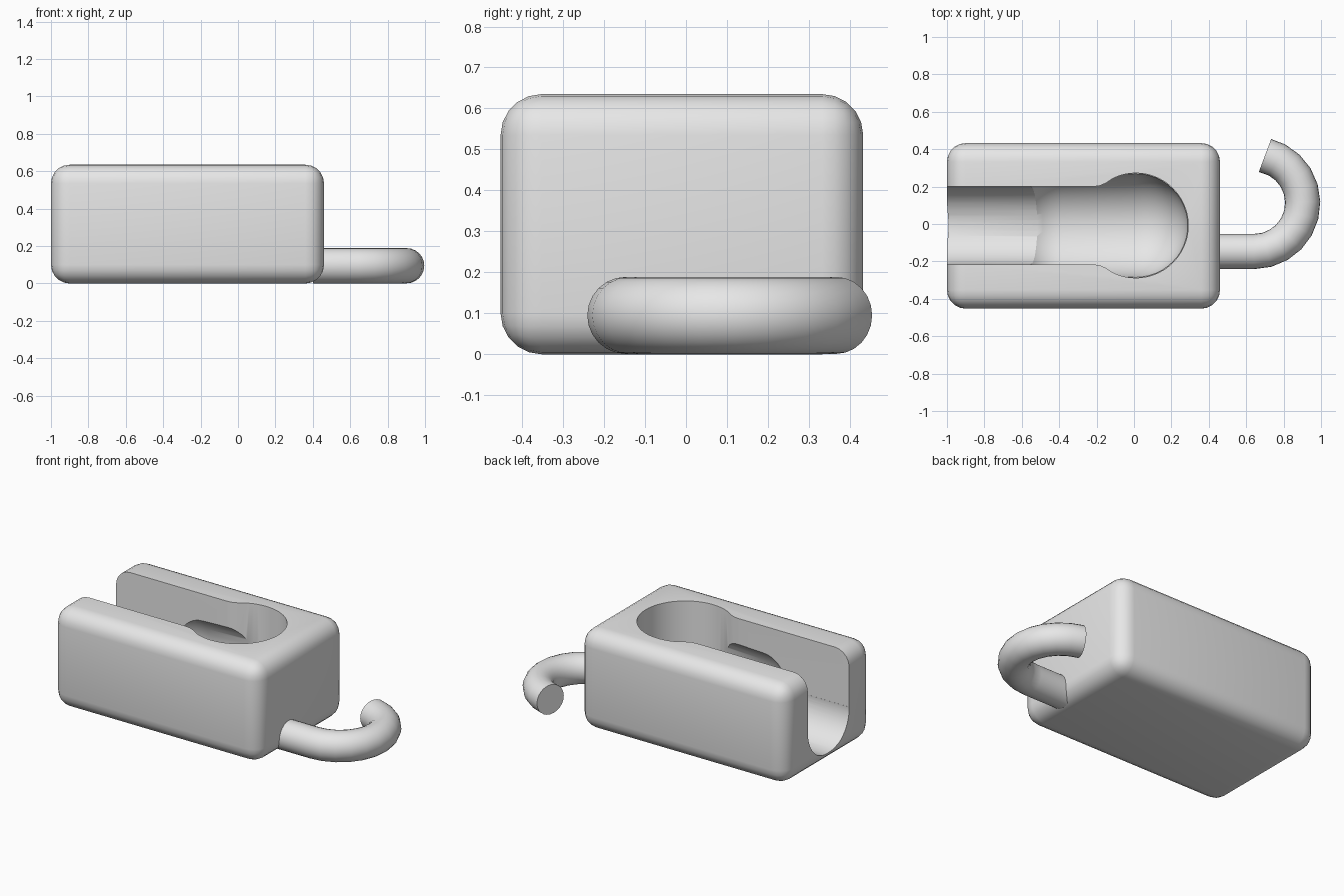
import bpy, bmesh, math
from mathutils import Matrix, Vector

cube = bpy.data.objects.get("Cube")
if cube:
    bpy.data.objects.remove(cube, do_unlink=True)

grey = bpy.data.materials.new("plain grey")
grey.use_nodes = True
grey.diffuse_color = (0.8, 0.8, 0.8, 1)
grey.node_tree.nodes["Principled BSDF"].inputs["Base Color"].default_value = (0.8, 0.8, 0.8, 1)

MID_Y = -0.008


def finish(bm, name):
    bmesh.ops.recalc_face_normals(bm, faces=bm.faces)
    mesh = bpy.data.meshes.new(name)
    bm.to_mesh(mesh)
    bm.free()
    mesh.materials.append(grey)
    obj = bpy.data.objects.new(name, mesh)
    bpy.context.collection.objects.link(obj)
    return obj


def select(obj):
    bpy.ops.object.select_all(action='DESELECT')
    obj.select_set(True)
    bpy.context.view_layer.objects.active = obj


def arc(cx, cy, radius, start, end, steps):
    angles = [math.radians(start + (end - start) * i / steps) for i in range(steps + 1)]
    return [(cx + radius * math.cos(a), cy + radius * math.sin(a)) for a in angles]


def revolve_x(name, profile, height):
    """Turn an (x, radius) profile about a lengthwise axis at the given height."""
    bm = bmesh.new()
    verts = [bm.verts.new((x, MID_Y, height + r)) for x, r in profile]
    edges = [bm.edges.new(pair) for pair in zip(verts, verts[1:])]
    bmesh.ops.spin(bm, geom=verts + edges, cent=(0, MID_Y, height), axis=(1, 0, 0),
                   angle=math.tau, steps=48)
    bmesh.ops.remove_doubles(bm, verts=bm.verts, dist=0.0005)
    return finish(bm, name)


def prism(name, outline, bottom, top):
    bm = bmesh.new()
    face = bm.faces.new([bm.verts.new((x, y + MID_Y, bottom)) for x, y in outline])
    moved = bmesh.ops.extrude_face_region(bm, geom=[face])["geom"]
    bmesh.ops.translate(bm, vec=(0, 0, top - bottom),
                        verts=[v for v in moved if isinstance(v, bmesh.types.BMVert)])
    return finish(bm, name)


# Rounded block
bm = bmesh.new()
size = Vector((1.46, 0.885, 0.635))
bmesh.ops.create_cube(bm, size=1, matrix=Matrix.Translation((-0.27, -0.01, size.z / 2))
                      @ Matrix.Diagonal(size.to_4d()))
bmesh.ops.bevel(bm, geom=bm.edges[:], offset=0.1, segments=5, profile=0.5, affect='EDGES')
block = finish(bm, "block")

# Keyhole opening: round well blending into a straight slot
side = [(-0.15, 0.227), (-0.185, 0.212), (-0.22, 0.208), (-1.2, 0.208)]
well = arc(0.01, 0, 0.28, -117, 117, 48)
outline = well + side + [(x, -y) for x, y in reversed(side)]
keyhole = prism("keyhole_cutter", outline, 0.28, 0.8)

# Round slot floor
slot = revolve_x("slot_cutter", [(-1.2, 0), (-1.2, 0.208), (-0.3, 0.208), (-0.3, 0)], 0.27)

# Wider capsule-shaped pocket under the slot
capsule = arc(-0.385, 0, 0.268, 180, 90, 12) + arc(0.01, 0, 0.278, 90, 0, 12)
pocket = revolve_x("pocket_cutter", capsule, 0.295)

select(block)
for cutter in (keyhole, slot, pocket):
    cutter.hide_render = True
    mod = block.modifiers.new(cutter.name, 'BOOLEAN')
    mod.operation = 'DIFFERENCE'
    mod.solver = 'EXACT'
    mod.object = cutter
    bpy.ops.object.modifier_apply(modifier=mod.name)
    bpy.data.objects.remove(cutter, do_unlink=True)

# Hook: round bar swept along a straight run and a bend
path = [(0.4, -0.147)] + arc(0.642, 0.113, 0.26, -90, 77, 11)
bm = bmesh.new()
rings = []
for i, (x, y) in enumerate(path):
    before = Vector(path[max(i - 1, 0)])
    after = Vector(path[min(i + 1, len(path) - 1)])
    along = (after - before).normalized()
    across = Vector((along.y, -along.x, 0))
    rings.append([bm.verts.new(Vector((x, y, 0.095)) + across * u + Vector((0, 0, w)))
                  for u, w in arc(0, 0, 0.094, 0, 345, 23)])
for a, b in zip(rings, rings[1:]):
    for j in range(len(a)):
        bm.faces.new((a[j - 1], a[j], b[j], b[j - 1]))
bm.faces.new(rings[0])
bm.faces.new(rings[-1])
hook = finish(bm, "hook")

for part in (block, hook):
    select(part)
    bpy.ops.object.shade_smooth_by_angle(angle=math.radians(30))
